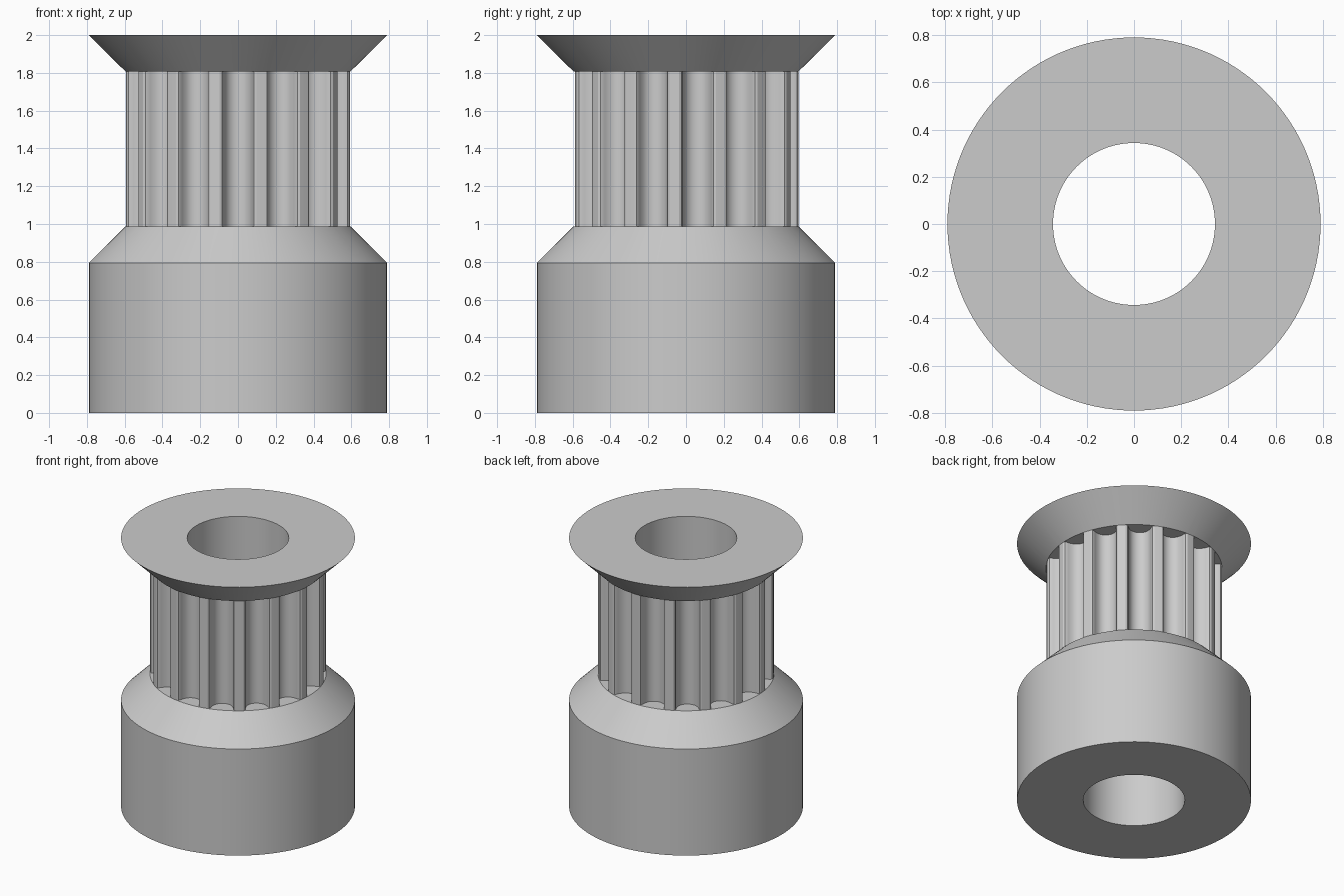
import bpy, bmesh
from math import sin, cos, pi, sqrt
from mathutils import Matrix, Vector

cube = bpy.data.objects.get("Cube")
if cube:
    bpy.data.objects.remove(cube, do_unlink=True)

TEETH = 15
SEGMENTS = TEETH * 8
BORE, CORE, RIM = 0.343, 0.595, 0.79
BASE_TOP, CORE_BOTTOM, CORE_TOP, TOP = 0.794, 0.988, 1.807, 2.0

grey = bpy.data.materials.new("Plain grey")
grey.use_nodes = True
colour = (0.6, 0.6, 0.6, 1)
grey.diffuse_color = colour
grey.node_tree.nodes["Principled BSDF"].inputs["Base Color"].default_value = colour


def make_object(name, bm):
    bmesh.ops.recalc_face_normals(bm, faces=bm.faces)
    mesh = bpy.data.meshes.new(name)
    bm.to_mesh(mesh)
    bm.free()
    mesh.materials.append(grey)
    obj = bpy.data.objects.new(name, mesh)
    bpy.context.collection.objects.link(obj)
    return obj


# Pulley body: base, shoulder, core and flange turned around the bore
profile = [(BORE, 0), (RIM, 0), (RIM, BASE_TOP), (CORE, CORE_BOTTOM),
           (CORE, CORE_TOP), (RIM, TOP), (BORE, TOP)]
bm = bmesh.new()
rings = []
for i in range(SEGMENTS):
    a = 2 * pi * i / SEGMENTS
    rings.append([bm.verts.new((r * cos(a), r * sin(a), z)) for r, z in profile])
for i in range(SEGMENTS):
    here, there = rings[i], rings[(i + 1) % SEGMENTS]
    for j in range(len(profile)):
        k = (j + 1) % len(profile)
        bm.faces.new((here[j], there[j], there[k], here[k]))
pulley = make_object("toothed_pulley", bm)

# Rounded belt grooves: half profile as (half width, depth), first groove at the front
half = [(0.0983, -0.05), (0.0983, 0), (0.0853, 0.005), (0.0787, 0.017),
        (0.0761, 0.031), (0.072, 0.045), (0.0664, 0.058), (0.0594, 0.071),
        (0.0471, 0.084), (0.0327, 0.093), (0.0167, 0.099)]
outline = half + [(0, 0.1006)] + [(-w, d) for w, d in reversed(half)]
mouth = sqrt(CORE ** 2 - half[1][0] ** 2)
bm = bmesh.new()
for i in range(TEETH):
    turn = Matrix.Rotation(2 * pi * i / TEETH, 3, "Z")
    low, high = [[bm.verts.new(turn @ Vector((w, d - mouth, z))) for w, d in outline]
                 for z in (CORE_BOTTOM, CORE_TOP)]
    bm.faces.new(low)
    bm.faces.new(high)
    for j in range(len(outline)):
        k = (j + 1) % len(outline)
        bm.faces.new((low[j], low[k], high[k], high[j]))
cutter = make_object("groove_cutter", bm)
cutter.hide_render = True

# Cut the grooves and drop the cutter
cut = pulley.modifiers.new("Grooves", "BOOLEAN")
cut.operation = "DIFFERENCE"
cut.solver = "EXACT"
cut.use_self = True
cut.object = cutter
bpy.ops.object.select_all(action="DESELECT")
bpy.context.view_layer.objects.active = pulley
pulley.select_set(True)
bpy.ops.object.modifier_apply(modifier=cut.name)
bpy.data.objects.remove(cutter, do_unlink=True)
bpy.ops.object.shade_smooth_by_angle(angle=pi / 7)
